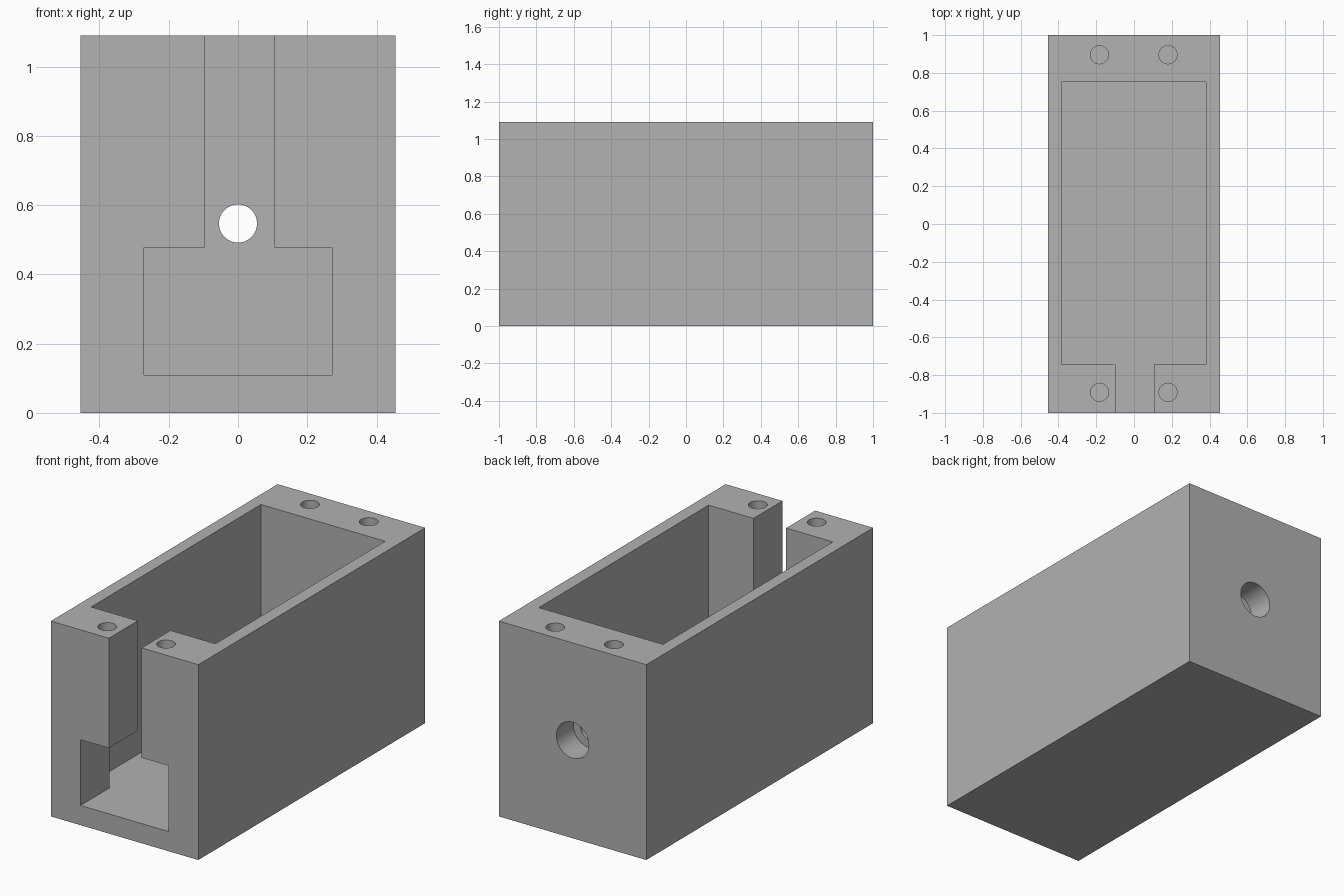
import bpy
import bmesh
import math
from mathutils import Matrix, Vector

if "Cube" in bpy.data.objects:
    bpy.data.objects.remove(bpy.data.objects["Cube"], do_unlink=True)

HEIGHT = 1.09
FLOOR = 0.11

grey = bpy.data.materials.new("plain grey")
grey.use_nodes = True
colour = (0.445, 0.445, 0.445, 1)
grey.diffuse_color = colour
grey.node_tree.nodes["Principled BSDF"].inputs["Base Color"].default_value = colour


def make_object(name, bm):
    bmesh.ops.recalc_face_normals(bm, faces=bm.faces)
    mesh = bpy.data.meshes.new(name)
    bm.to_mesh(mesh)
    bm.free()
    mesh.materials.append(grey)
    obj = bpy.data.objects.new(name, mesh)
    bpy.context.collection.objects.link(obj)
    return obj


def box(name, low, high):
    bm = bmesh.new()
    low, high = Vector(low), Vector(high)
    bmesh.ops.create_cube(bm, size=1)
    bmesh.ops.scale(bm, vec=high - low, verts=bm.verts)
    bmesh.ops.translate(bm, vec=(low + high) / 2, verts=bm.verts)
    return make_object(name, bm)


def cylinder(name, radius, start, end):
    start, end = Vector(start), Vector(end)
    axis = end - start
    turn = axis.to_track_quat("Z", "Y").to_matrix().to_4x4()
    bm = bmesh.new()
    bmesh.ops.create_cone(bm, cap_ends=True, segments=48, radius1=radius,
                          radius2=radius, depth=axis.length,
                          matrix=Matrix.Translation((start + end) / 2) @ turn)
    return make_object(name, bm)


def front_prism(name, outline, y_start, y_end):
    bm = bmesh.new()
    face = bm.faces.new([bm.verts.new((x, y_start, z)) for x, z in outline])
    solid = bmesh.ops.extrude_face_region(bm, geom=[face])
    moved = [v for v in solid["geom"] if isinstance(v, bmesh.types.BMVert)]
    bmesh.ops.translate(bm, vec=(0, y_end - y_start, 0), verts=moved)
    return make_object(name, bm)


# Solid block
housing = box("housing", (-0.455, -1, 0), (0.455, 1, HEIGHT))

# Main pocket, and the front slot that widens towards the floor
top = HEIGHT + 0.1
cutters = [
    box("pocket_cutter", (-0.385, -0.745, FLOOR), (0.382, 0.752, top)),
    front_prism("front_slot_cutter",
                [(-0.272, FLOOR), (0.272, FLOOR), (0.272, 0.477), (0.105, 0.477),
                 (0.105, top), (-0.097, top), (-0.097, 0.477), (-0.272, 0.477)],
                -1.1, -0.7),
    # Stepped hole through the back wall
    cylinder("back_hole_cutter", 0.055, (0, 0.6, 0.547), (0, 1.1, 0.547)),
    cylinder("back_counterbore_cutter", 0.1, (0, 0.85, 0.547), (0, 1.1, 0.547)),
]

# Screw holes in the rim
for x in (-0.183, 0.18):
    for y in (-0.891, 0.896):
        cutters.append(cylinder("screw_hole_cutter", 0.048,
                                (x, y, HEIGHT - 0.4), (x, y, top)))

# Apply every cut, then discard the cutters
bpy.ops.object.select_all(action="DESELECT")
housing.select_set(True)
bpy.context.view_layer.objects.active = housing
for cutter in cutters:
    cutter.hide_render = True
    cut = housing.modifiers.new("cut", "BOOLEAN")
    cut.operation = "DIFFERENCE"
    cut.solver = "EXACT"
    cut.object = cutter
    bpy.ops.object.modifier_apply(modifier=cut.name)
    bpy.data.objects.remove(cutter, do_unlink=True)

bpy.ops.object.shade_smooth_by_angle(angle=math.radians(30))
